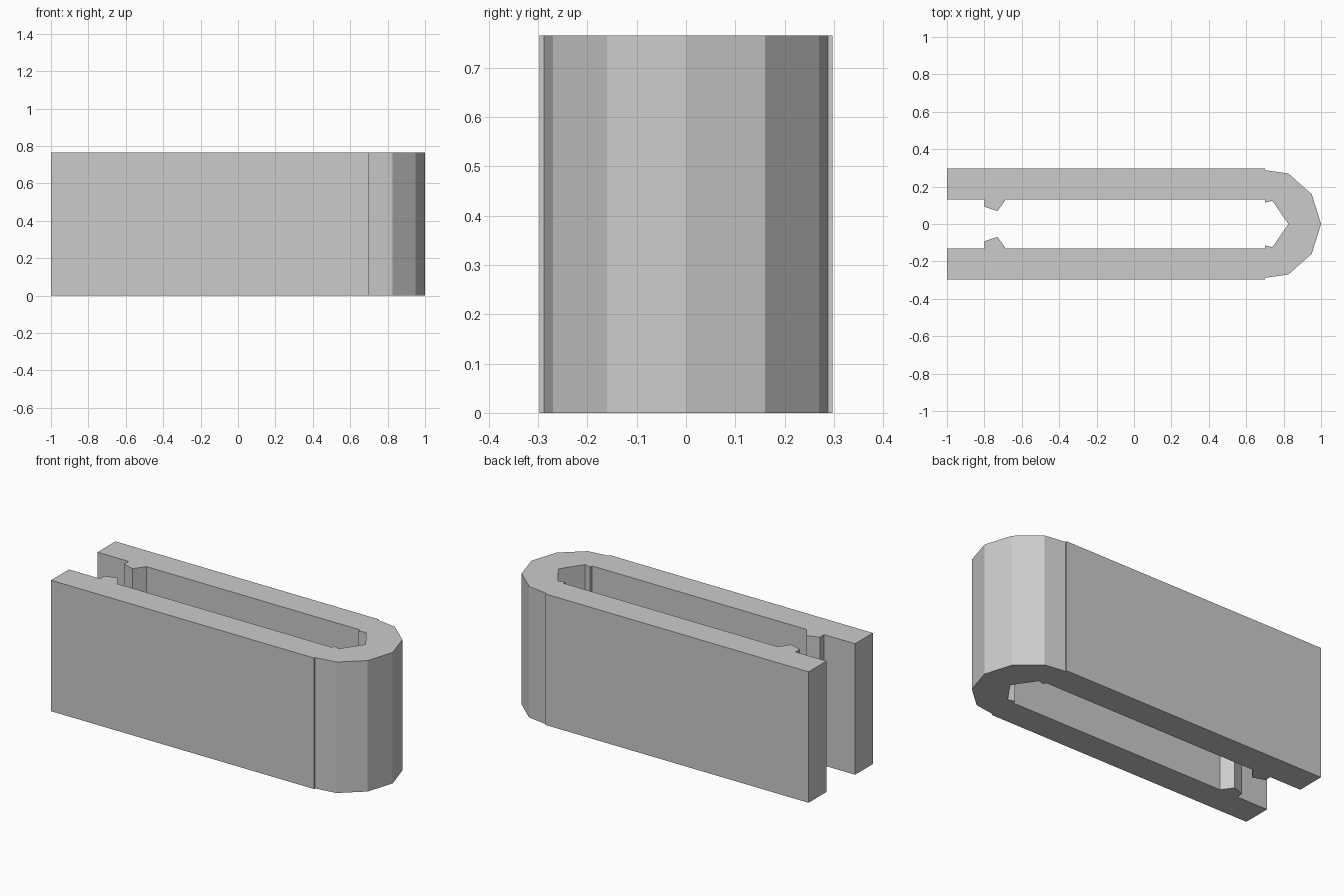
import bpy
import bmesh

cube = bpy.data.objects.get("Cube")
if cube:
    bpy.data.objects.remove(cube, do_unlink=True)

HEIGHT = 0.765

# Back arm outline, from the bend's outer tip to the open end
outer = [(1, 0), (0.95, 0.16), (0.825, 0.27), (0.7, 0.288), (0.7, 0.297), (-1, 0.297)]
# Inside of the arm with its catch tooth, from the open end to the bend
inner = [(-1, 0.132), (-0.8, 0.132), (-0.8, 0.092), (-0.73, 0.069), (-0.685, 0.132),
         (0.7, 0.132), (0.7, 0.114), (0.74, 0.124), (0.825, 0)]

# Plain grey plastic
grey = bpy.data.materials.new("grey plastic")
grey.use_nodes = True
grey.diffuse_color = (0.6, 0.6, 0.6, 1)
grey.node_tree.nodes["Principled BSDF"].inputs["Base Color"].default_value = (0.6, 0.6, 0.6, 1)

# Mirror the half outline across y = 0 and extrude it upward
half = outer + inner
outline = half + [(x, -y) for x, y in reversed(half[1:-1])]
bm = bmesh.new()
base = bm.faces.new([bm.verts.new((x, y, 0)) for x, y in outline])
top = bmesh.ops.extrude_face_region(bm, geom=[base], use_keep_orig=True)
bmesh.ops.translate(bm, vec=(0, 0, HEIGHT),
                    verts=[v for v in top["geom"] if isinstance(v, bmesh.types.BMVert)])
bmesh.ops.recalc_face_normals(bm, faces=bm.faces)

mesh = bpy.data.meshes.new("clip_body")
bm.to_mesh(mesh)
bm.free()
mesh.materials.append(grey)
clip = bpy.data.objects.new("clip_body", mesh)
bpy.context.collection.objects.link(clip)
